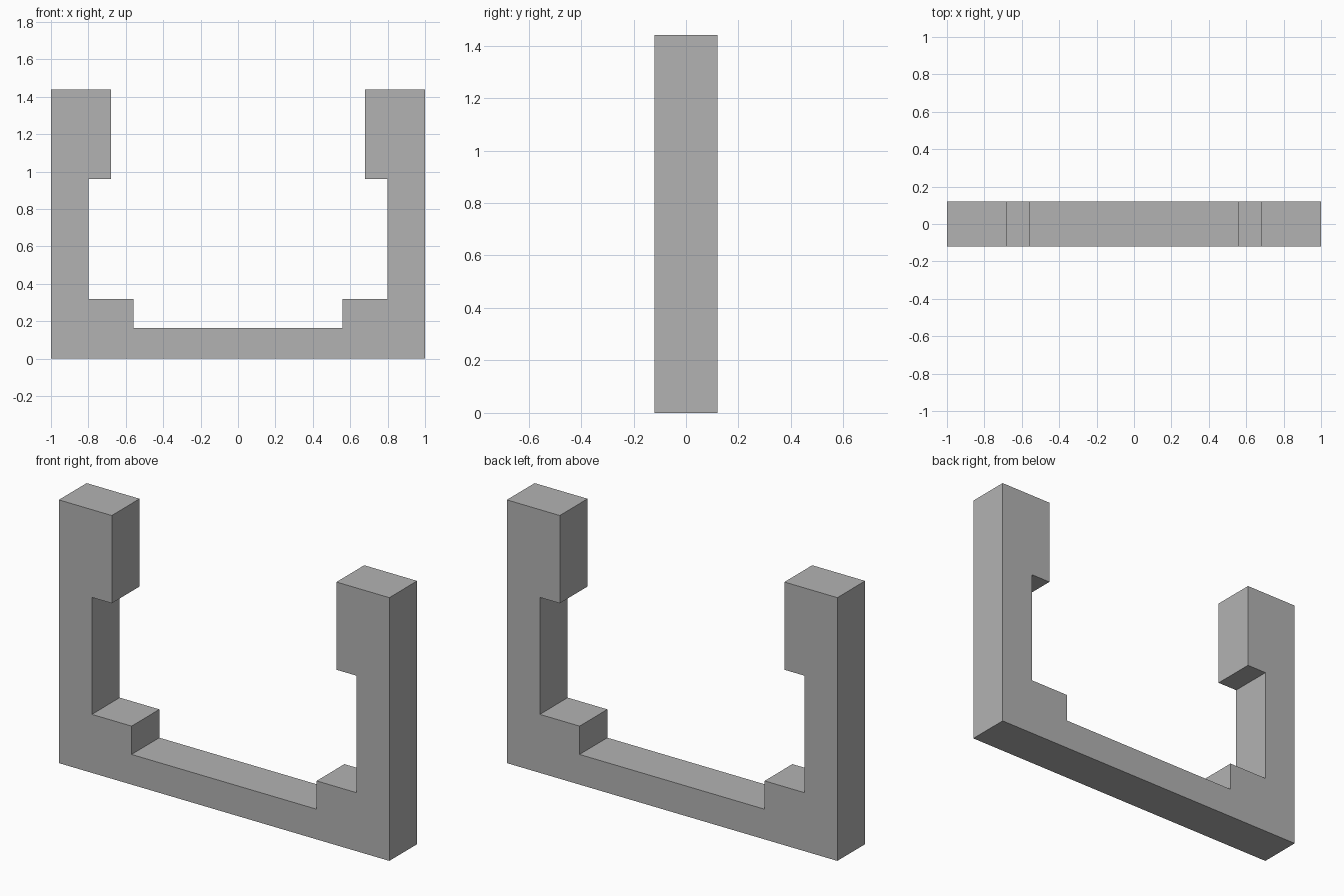
import bpy
import bmesh

cube = bpy.data.objects.get("Cube")
if cube:
    bpy.data.objects.remove(cube, do_unlink=True)

# Plain grey finish
grey = bpy.data.materials.new("plain grey")
grey.use_nodes = True
colour = (0.45, 0.45, 0.45, 1)
grey.diffuse_color = colour
grey.node_tree.nodes["Principled BSDF"].inputs["Base Color"].default_value = colour

# Right half of the outline, from the base up the outside and down the inside
half = [(1, 0), (1, 1.44), (0.68, 1.44), (0.68, 0.96),
        (0.8, 0.96), (0.8, 0.32), (0.56, 0.32), (0.56, 0.165)]
outline = half + [(-x, z) for x, z in reversed(half)]
depth = 0.24

# Stepped U frame: mirrored outline extruded front to back
bm = bmesh.new()
face = bm.faces.new([bm.verts.new((x, -depth / 2, z)) for x, z in outline])
result = bmesh.ops.extrude_face_region(bm, geom=[face], use_keep_orig=True)
back = [v for v in result["geom"] if isinstance(v, bmesh.types.BMVert)]
bmesh.ops.translate(bm, verts=back, vec=(0, depth, 0))
bmesh.ops.recalc_face_normals(bm, faces=bm.faces)

mesh = bpy.data.meshes.new("stepped_u_frame")
bm.to_mesh(mesh)
bm.free()
mesh.materials.append(grey)
frame = bpy.data.objects.new("stepped_u_frame", mesh)
bpy.context.collection.objects.link(frame)
